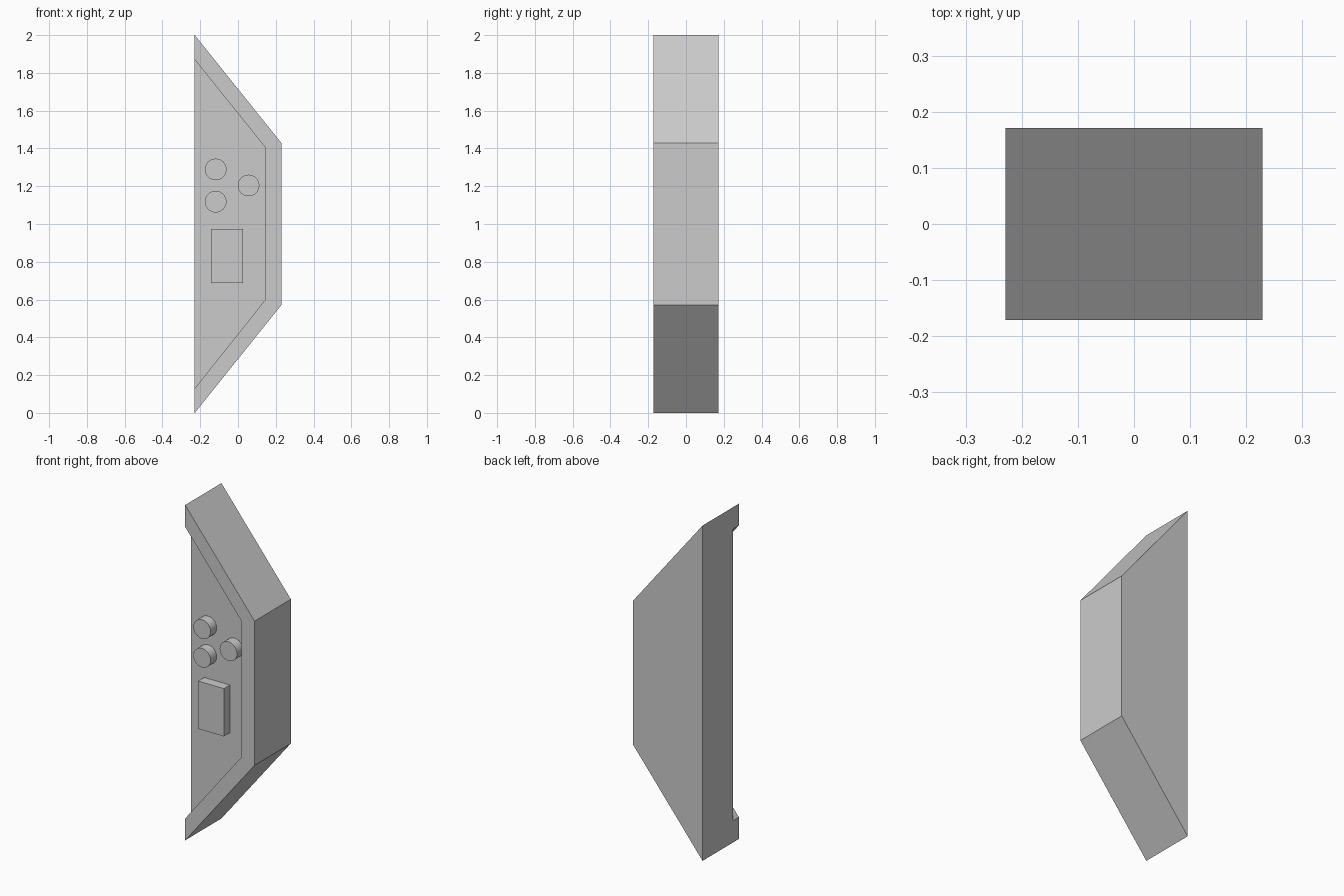
import bpy
import bmesh
from math import pi
from mathutils import Matrix

cube = bpy.data.objects.get("Cube")
if cube:
    bpy.data.objects.remove(cube, do_unlink=True)

FRONT, FLOOR, BACK = -0.171, -0.114, 0.171

grey = bpy.data.materials.new("plain_grey")
grey.use_nodes = True
grey.diffuse_color = (0.6, 0.6, 0.6, 1)
grey.node_tree.nodes["Principled BSDF"].inputs["Base Color"].default_value = (0.6, 0.6, 0.6, 1)


def finish(name, bm):
    bmesh.ops.recalc_face_normals(bm, faces=bm.faces)
    mesh = bpy.data.meshes.new(name)
    bm.to_mesh(mesh)
    bm.free()
    mesh.materials.append(grey)
    obj = bpy.data.objects.new(name, mesh)
    bpy.context.collection.objects.link(obj)
    return obj


def prism(name, profile, y0, y1):
    """Extrude an (x, z) profile from y0 to y1."""
    bm = bmesh.new()
    face = bm.faces.new([bm.verts.new((x, y0, z)) for x, z in profile])
    side = bmesh.ops.extrude_face_region(bm, geom=[face])["geom"]
    verts = [v for v in side if isinstance(v, bmesh.types.BMVert)]
    bmesh.ops.translate(bm, verts=verts, vec=(0, y1 - y0, 0))
    return finish(name, bm)


# Trapezoid body, with the front panel recessed and open on its long side
outer = [(-0.229, 0), (0.229, 0.57), (0.229, 1.43), (-0.229, 2)]
inner = [(-0.229, 0.13), (0.143, 0.597), (0.143, 1.407), (-0.229, 1.87)]

bm = bmesh.new()


def ring(points, y):
    return [bm.verts.new((x, y, z)) for x, z in points]


rim, lip = ring(outer, FRONT), ring(inner, FRONT)
panel, rear = ring(inner, FLOOR), ring(outer, BACK)
for i in range(3):
    bm.faces.new((rim[i], rim[i + 1], lip[i + 1], lip[i]))
    bm.faces.new((lip[i], lip[i + 1], panel[i + 1], panel[i]))
    bm.faces.new((rim[i], rear[i], rear[i + 1], rim[i + 1]))
bm.faces.new(panel)
bm.faces.new(rear)
bm.faces.new((rim[0], lip[0], panel[0], panel[3], lip[3], rim[3], rear[3], rear[0]))
finish("body", bm)

# Rectangular block on the panel
x0, x1, z0, z1 = -0.143, 0.026, 0.688, 0.973
prism("panel_block", [(x0, z0), (x1, z0), (x1, z1), (x0, z1)], FRONT, FLOOR)

# Three round buttons
buttons = {"upper_button": (-0.118, 1.289), "lower_button": (-0.118, 1.118),
           "side_button": (0.056, 1.204)}
for name, (x, z) in buttons.items():
    bm = bmesh.new()
    place = Matrix.Translation((x, (FRONT + FLOOR) / 2, z)) @ Matrix.Rotation(pi / 2, 4, 'X')
    bmesh.ops.create_cone(bm, cap_ends=True, segments=32, radius1=0.057, radius2=0.057,
                          depth=FLOOR - FRONT, matrix=place)
    button = finish(name, bm)
    bpy.ops.object.select_all(action='DESELECT')
    button.select_set(True)
    bpy.context.view_layer.objects.active = button
    bpy.ops.object.shade_smooth_by_angle(angle=pi / 6)
